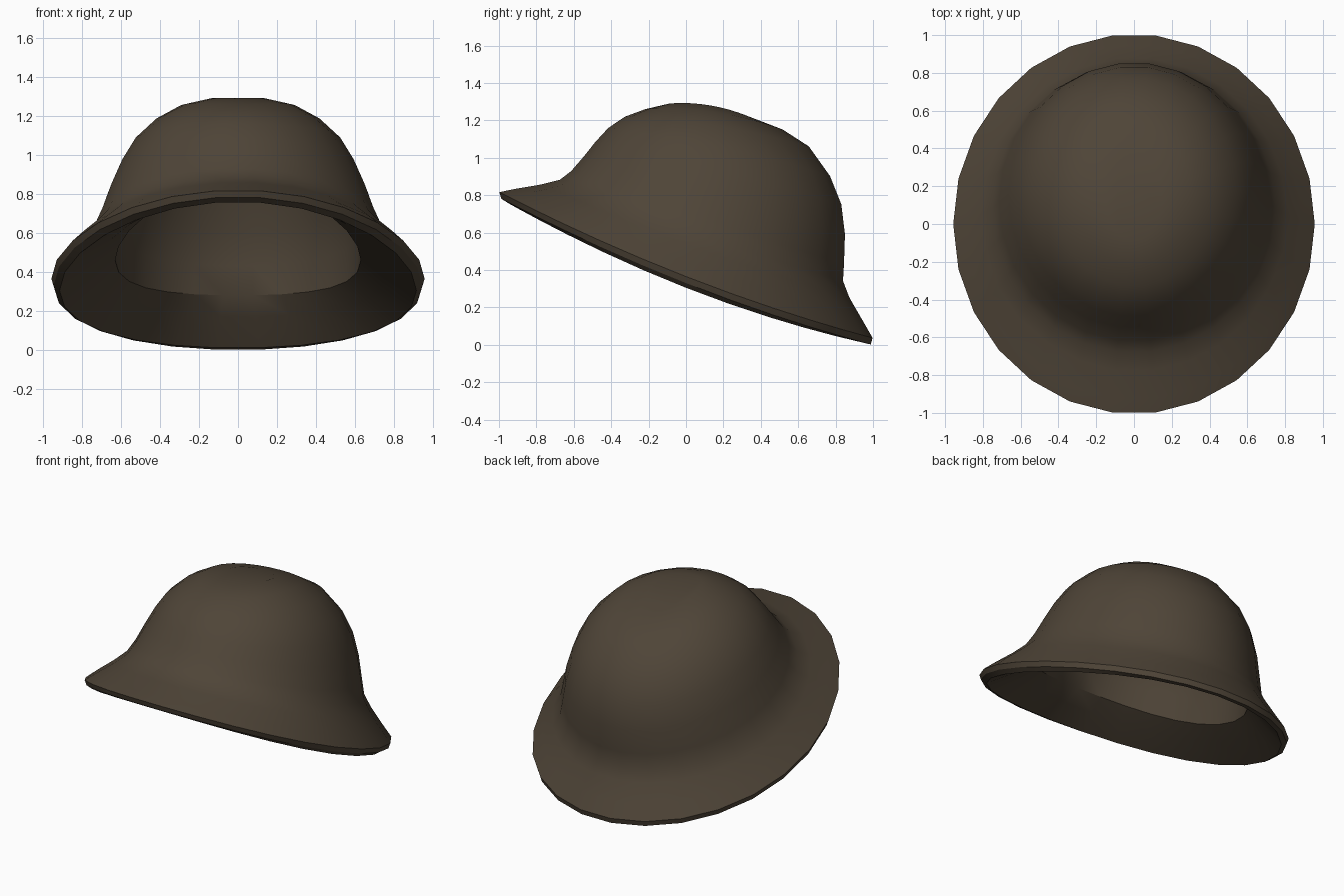
import bpy
import bmesh
from math import sin, cos, pi, radians

cube = bpy.data.objects.get("Cube")
if cube:
    bpy.data.objects.remove(cube, do_unlink=True)

SIDES = 26

# Each ring: front y, front z, back y, back z, half width, side z
OUTER = [
    (-0.995, 0.785, 0.995, 0.0, 0.945, 0.33),
    (-1.005, 0.82, 1.005, 0.035, 0.957, 0.365),
    (-0.93, 0.835, 0.95, 0.13, 0.89, 0.44),
    (-0.78, 0.86, 0.88, 0.25, 0.81, 0.52),
    (-0.68, 0.885, 0.845, 0.34, 0.75, 0.59),
    (-0.62, 0.93, 0.85, 0.43, 0.715, 0.67),
    (-0.55, 1.01, 0.855, 0.59, 0.665, 0.81),
    (-0.49, 1.085, 0.835, 0.75, 0.61, 0.94),
    (-0.42, 1.16, 0.775, 0.9, 0.54, 1.06),
    (-0.33, 1.22, 0.66, 1.06, 0.43, 1.17),
    (-0.22, 1.26, 0.52, 1.15, 0.3, 1.245),
    (-0.09, 1.29, 0.35, 1.215, 0.15, 1.28),
]
INNER = [
    (-0.955, 0.76, 0.955, 0.01, 0.915, 0.305),
    (-0.78, 0.8, 0.86, 0.17, 0.75, 0.39),
    (-0.64, 0.84, 0.805, 0.28, 0.63, 0.46),
    (-0.55, 0.93, 0.81, 0.43, 0.63, 0.62),
    (-0.48, 1.02, 0.8, 0.6, 0.6, 0.82),
    (-0.36, 1.14, 0.71, 0.9, 0.48, 1.05),
    (-0.18, 1.22, 0.45, 1.11, 0.27, 1.2),
]


def add_ring(bm, yf, zf, yb, zb, half_width, z_side):
    """Tilted, slightly sagging oval through its front, back and side points."""
    ring = []
    for i in range(SIDES):
        a = 2 * pi * (i + 0.5) / SIDES
        s = cos(a)
        y = (yf + yb) / 2 + (yb - yf) / 2 * s
        z = z_side + (zb - zf) / 2 * s + ((zb + zf) / 2 - z_side) * s * s
        ring.append(bm.verts.new((half_width * sin(a), y, z)))
    return ring


# Material
leather = bpy.data.materials.new("dark_brown")
colour = (0.078, 0.059, 0.039, 1)
leather.diffuse_color = colour
leather.use_nodes = True
bsdf = next(n for n in leather.node_tree.nodes if n.type == "BSDF_PRINCIPLED")
bsdf.inputs["Base Color"].default_value = colour
bsdf.inputs["Roughness"].default_value = 0.8

# Helmet shell: inner crown, brim underside, rim, brim top, outer crown
bm = bmesh.new()
rings = [add_ring(bm, *r) for r in INNER[::-1] + OUTER]
for low, high in zip(rings, rings[1:]):
    for i in range(SIDES):
        j = (i + 1) % SIDES
        bm.faces.new((low[i], low[j], high[j], high[i]))
bm.faces.new(rings[0])
bm.faces.new(rings[-1])
bmesh.ops.recalc_face_normals(bm, faces=bm.faces[:])
mesh = bpy.data.meshes.new("helmet_shell")
bm.to_mesh(mesh)
bm.free()
mesh.materials.append(leather)
helmet = bpy.data.objects.new("helmet_shell", mesh)
bpy.context.collection.objects.link(helmet)

# Soft shading with a crisp rim
bpy.ops.object.select_all(action="DESELECT")
helmet.select_set(True)
bpy.context.view_layer.objects.active = helmet
bpy.ops.object.shade_smooth_by_angle(angle=radians(30))
